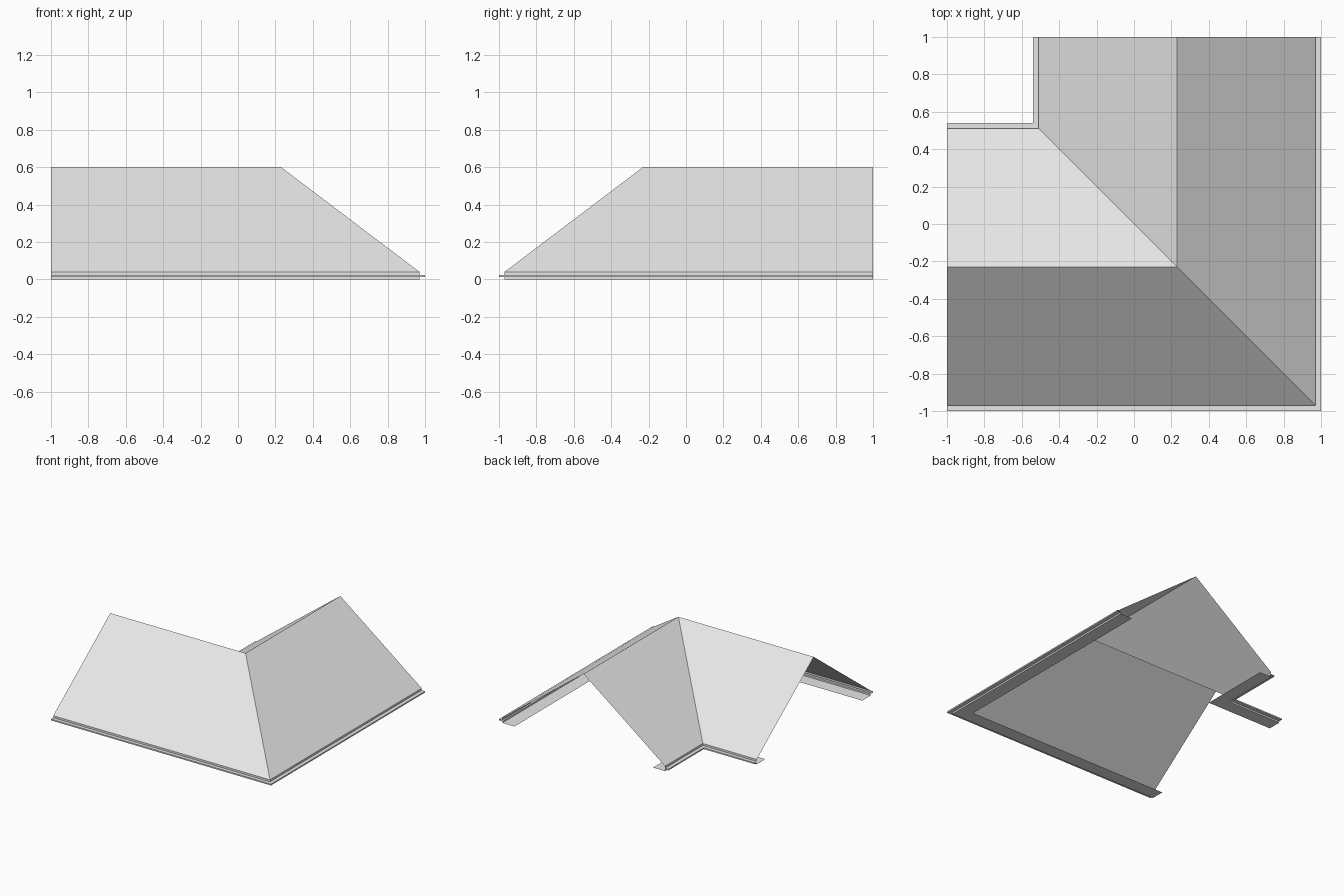
import bpy
import bmesh

cube = bpy.data.objects.get("Cube")
if cube:
    bpy.data.objects.remove(cube, do_unlink=True)

END = 1.0      # open ends of both wings
RIDGE = 0.23   # ridge offset from the centre
HALF = 0.74    # ridge to roof edge, in plan
EAVE_Z, RIDGE_Z = 0.04, 0.6

# Plain light grey for the whole roof
grey = bpy.data.materials.new("light_grey")
grey.use_nodes = True
colour = (0.8, 0.8, 0.8, 1)
grey.diffuse_color = colour
grey.node_tree.nodes["Principled BSDF"].inputs["Base Color"].default_value = colour


def sweep(name, profile):
    """Sweep an (offset, height) profile along the two wings with a mitred corner."""
    bm = bmesh.new()
    rows = []
    for d, z in profile:
        path = [(-END, -d, z), (d, -d, z), (d, END, z)]
        rows.append([bm.verts.new(p) for p in path])
    for low, high in zip(rows, rows[1:]):
        for j in range(2):
            bm.faces.new((low[j], low[j + 1], high[j + 1], high[j]))
    mesh = bpy.data.meshes.new(name)
    bm.to_mesh(mesh)
    bm.free()
    mesh.materials.append(grey)
    obj = bpy.data.objects.new(name, mesh)
    bpy.context.collection.objects.link(obj)
    return obj


# Sloping roof sheets with hip and valley at the corner
sweep("roof_slopes", [(RIDGE + HALF, EAVE_Z), (RIDGE, RIDGE_Z), (RIDGE - HALF, EAVE_Z)])

# Eave trim: soffit, lower fascia, projecting lip, upper fascia
lip = HALF + 0.03
eave = [(HALF - 0.11, 0), (HALF, 0), (HALF, 0.013), (lip, 0.013),
        (lip, 0.024), (HALF, 0.024), (HALF, EAVE_Z)]
sweep("outer_eave", [(RIDGE + d, z) for d, z in eave])
sweep("inner_eave", [(RIDGE - d, z) for d, z in reversed(eave)])
